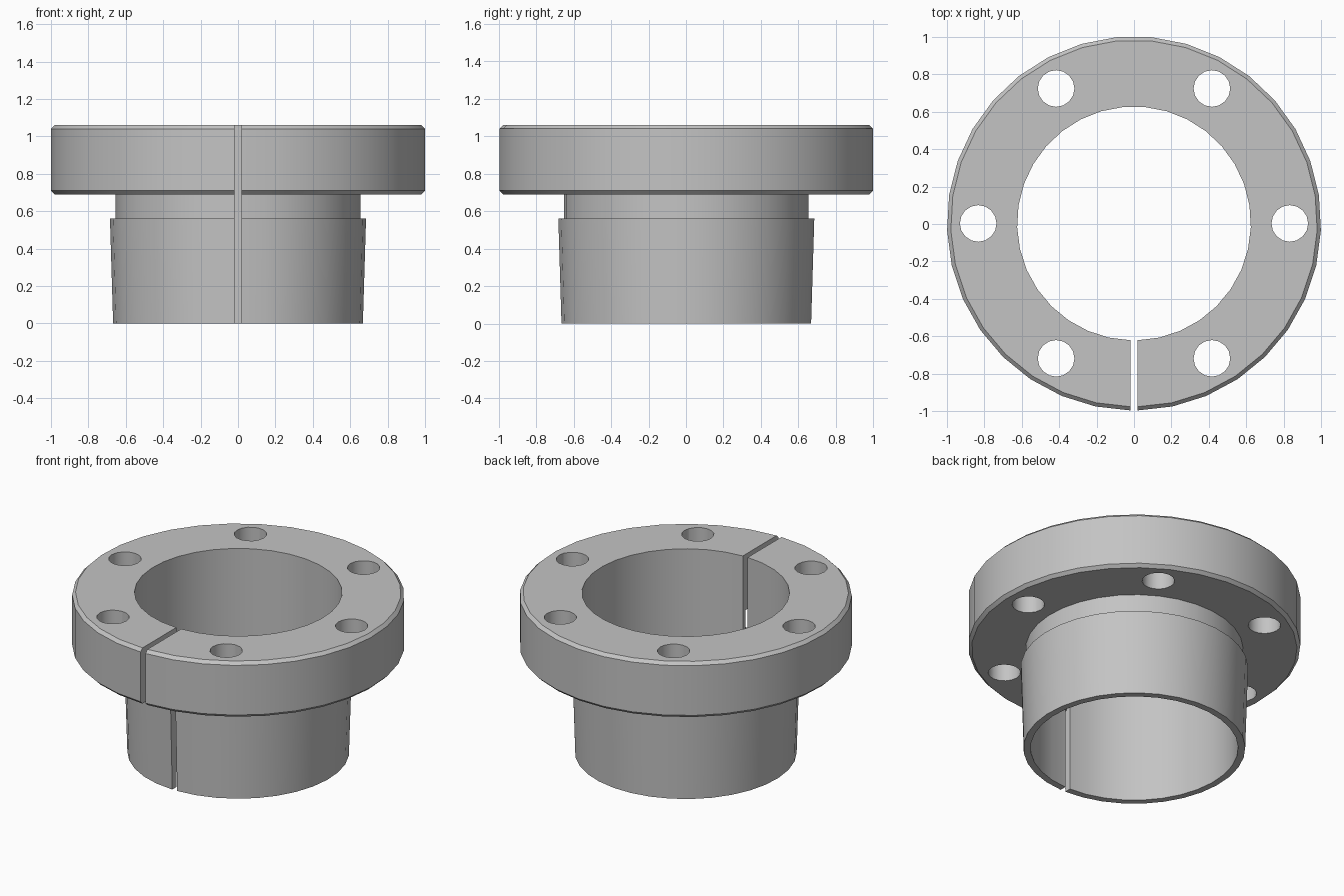
import bpy
import bmesh
import math

cube = bpy.data.objects.get("Cube")
if cube:
    bpy.data.objects.remove(cube, do_unlink=True)

SEGMENTS = 33
HALF_SLOT = 0.018
SHIFT_Y = 0.003
HEIGHT = 1.06
BOLT_CIRCLE = 0.833

steel = bpy.data.materials.new("steel grey")
steel.use_nodes = True
GREY = (0.55, 0.55, 0.55, 1)
steel.diffuse_color = GREY
steel.node_tree.nodes["Principled BSDF"].inputs["Base Color"].default_value = GREY


def add_object(name, bm):
    bmesh.ops.recalc_face_normals(bm, faces=bm.faces)
    mesh = bpy.data.meshes.new(name)
    bm.to_mesh(mesh)
    bm.free()
    obj = bpy.data.objects.new(name, mesh)
    bpy.context.collection.objects.link(obj)
    mesh.materials.append(steel)
    return obj


# Split bushing: radius and height profile swept around the slot
profile = [(0.625, 0), (0.668, 0), (0.685, 0.56), (0.655, 0.56),
           (0.655, 0.69), (0.98, 0.69), (1, 0.71), (1, 1.04),
           (0.98, HEIGHT), (0.625, HEIGHT)]
bm = bmesh.new()
rings = []
for i in range(SEGMENTS + 1):
    ring = []
    for r, z in profile:
        gap = math.asin(HALF_SLOT / r)
        a = -math.pi / 2 + gap + (2 * math.pi - 2 * gap) * i / SEGMENTS
        ring.append(bm.verts.new((r * math.cos(a), r * math.sin(a) + SHIFT_Y, z)))
    rings.append(ring)
for a, b in zip(rings, rings[1:]):
    for j in range(len(profile)):
        k = (j + 1) % len(profile)
        bm.faces.new((a[j], b[j], b[k], a[k]))
# Flat slot walls
bm.faces.new(rings[0])
bm.faces.new(rings[-1])
bushing = add_object("split_flanged_bushing", bm)

# Six bolt holes through the flange
bm = bmesh.new()
for i in range(6):
    a = i * math.pi / 3
    made = bmesh.ops.create_cone(bm, cap_ends=True, segments=16,
                                 radius1=0.098, radius2=0.098, depth=0.6)
    bmesh.ops.translate(bm, verts=made["verts"],
                        vec=(BOLT_CIRCLE * math.cos(a),
                             BOLT_CIRCLE * math.sin(a) + SHIFT_Y, 0.88))
cutter = add_object("bolt_hole_cutter", bm)
cutter.hide_render = True
cutter.hide_set(True)

holes = bushing.modifiers.new("bolt_holes", "BOOLEAN")
holes.operation = "DIFFERENCE"
holes.solver = "EXACT"
holes.object = cutter

bpy.ops.object.select_all(action="DESELECT")
bushing.select_set(True)
bpy.context.view_layer.objects.active = bushing
bpy.ops.object.modifier_apply(modifier=holes.name)
bpy.data.objects.remove(cutter, do_unlink=True)
bpy.ops.object.shade_smooth_by_angle(angle=math.radians(30))
